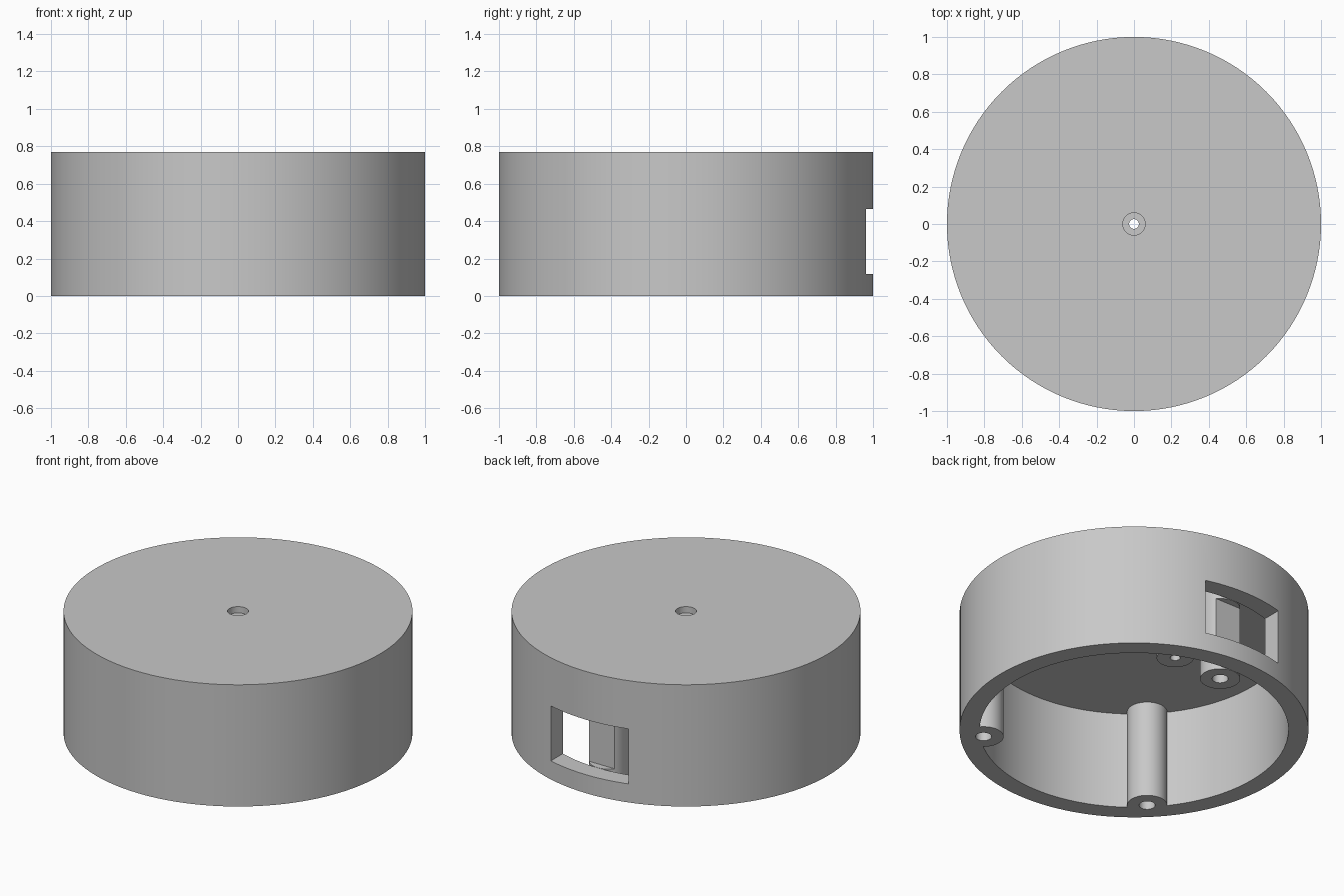
import bpy
import math

if "Cube" in bpy.data.objects:
    bpy.data.objects.remove(bpy.data.objects["Cube"], do_unlink=True)

HEIGHT = 0.77
CEILING = 0.617
INNER_R = 0.885

grey = bpy.data.materials.new("plain_grey")
grey.use_nodes = True
grey.diffuse_color = (0.58, 0.58, 0.58, 1)
grey.node_tree.nodes["Principled BSDF"].inputs["Base Color"].default_value = (0.58, 0.58, 0.58, 1)


def cylinder(name, radius, z0, z1, x=0, y=0, sides=48):
    bpy.ops.mesh.primitive_cylinder_add(
        vertices=sides, radius=radius, depth=z1 - z0, location=(x, y, (z0 + z1) / 2))
    obj = bpy.context.object
    obj.name = name
    obj.data.materials.append(grey)
    return obj


def box(name, low, high):
    bpy.ops.mesh.primitive_cube_add(
        size=1, location=[(a + b) / 2 for a, b in zip(low, high)])
    obj = bpy.context.object
    obj.name = name
    obj.scale = [b - a for a, b in zip(low, high)]
    bpy.ops.object.transform_apply(location=False, rotation=False, scale=True)
    obj.data.materials.append(grey)
    return obj


def combine(target, tool, operation):
    """Apply a boolean and discard the tool."""
    mod = target.modifiers.new(operation, 'BOOLEAN')
    mod.operation = operation
    mod.solver = 'EXACT'
    mod.object = tool
    bpy.ops.object.select_all(action='DESELECT')
    bpy.context.view_layer.objects.active = target
    target.select_set(True)
    bpy.ops.object.modifier_apply(modifier=mod.name)
    bpy.data.objects.remove(tool, do_unlink=True)


# Round cup, open at the bottom
housing = cylinder("round_housing", 1, 0, HEIGHT, sides=128)
combine(housing, cylinder("cavity", INNER_R, -0.2, CEILING, sides=128), 'DIFFERENCE')

# Screw posts: two in the front wall, one behind the window
posts = [(0.612, -0.612), (-0.612, -0.612), (0, 0.768)]
for x, y in posts:
    combine(housing, cylinder("screw_post", 0.115, 0, CEILING + 0.05, x, y), 'UNION')

# Low mounting bosses under the ceiling
bosses = [(0.308, 0), (-0.308, 0)]
for x, y in bosses:
    combine(housing, cylinder("ceiling_boss", 0.106, CEILING - 0.025, CEILING + 0.05, x, y), 'UNION')

# Blind screw holes
for x, y in posts:
    combine(housing, cylinder("post_bore", 0.046, -0.1, 0.4, x, y, 32), 'DIFFERENCE')
for x, y in bosses:
    combine(housing, cylinder("boss_bore", 0.029, 0.5, 0.67, x, y, 32), 'DIFFERENCE')

# Back window, which also trims its post flat
combine(housing, box("window_cut", (-0.272, 0.84, 0.117), (0.272, 1.2, 0.465)), 'DIFFERENCE')

# Stepped hole in the middle of the top
combine(housing, cylinder("through_hole", 0.026, 0.5, 1, sides=32), 'DIFFERENCE')
combine(housing, cylinder("counterbore", 0.06, HEIGHT - 0.04, 1), 'DIFFERENCE')

bpy.ops.object.select_all(action='DESELECT')
bpy.context.view_layer.objects.active = housing
housing.select_set(True)
bpy.ops.object.shade_smooth_by_angle(angle=math.radians(30))
